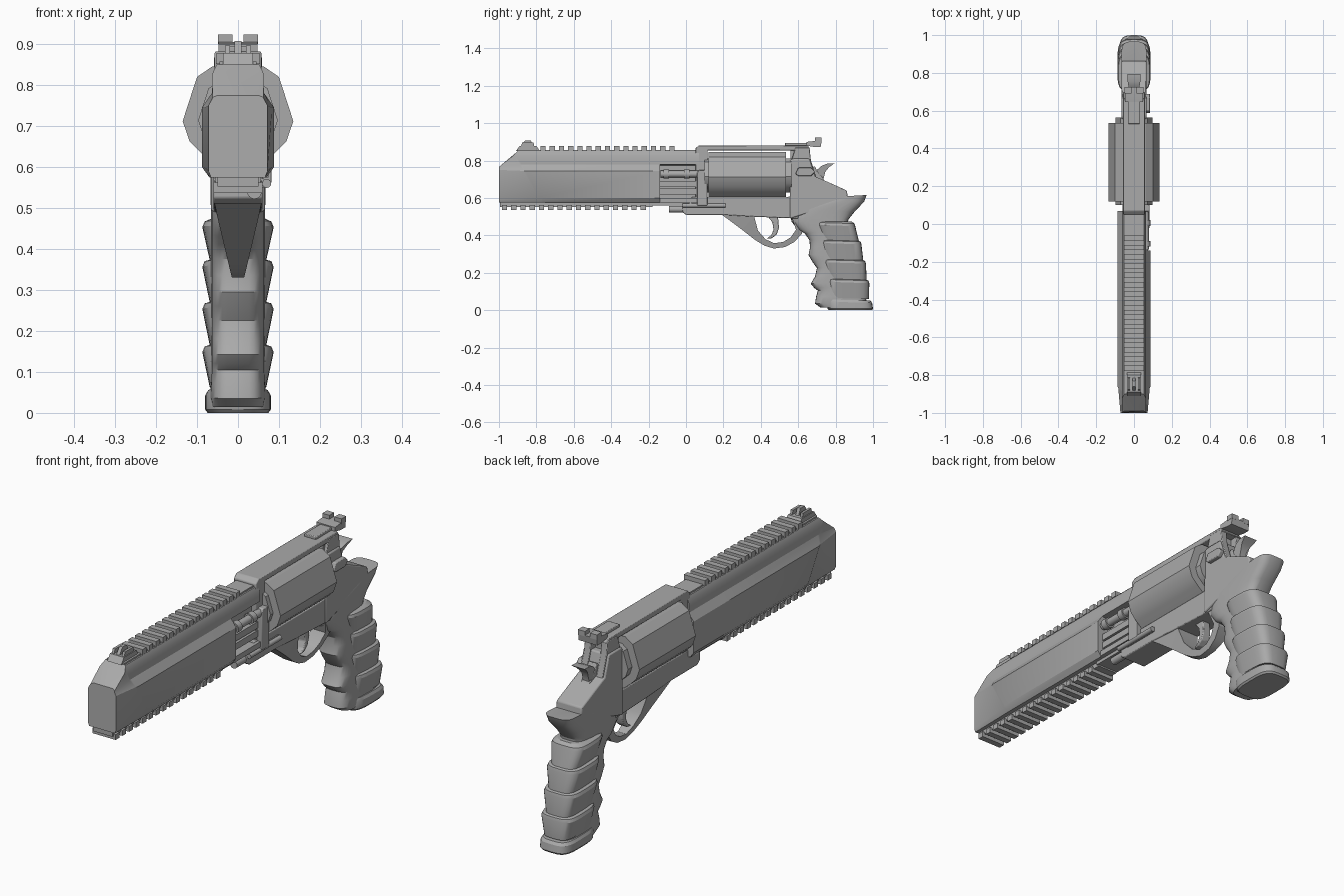
import bpy, bmesh, math

grey = bpy.data.materials.new("gunmetal_grey")
grey.diffuse_color = (0.40, 0.40, 0.40, 1)


def build(name, verts, faces, bevel=0):
    me = bpy.data.meshes.new(name)
    me.from_pydata(verts, [], faces)
    bm = bmesh.new()
    bm.from_mesh(me)
    bmesh.ops.remove_doubles(bm, verts=bm.verts, dist=1e-5)
    bmesh.ops.recalc_face_normals(bm, faces=bm.faces)
    bm.to_mesh(me)
    bm.free()
    me.materials.append(grey)
    ob = bpy.data.objects.new(name, me)
    bpy.context.collection.objects.link(ob)
    if bevel:
        m = ob.modifiers.new("bevel", 'BEVEL')
        m.width, m.segments, m.limit_method = bevel, 2, 'ANGLE'
    return ob


def loft(name, rings, bevel=0):
    n = len(rings[0])
    faces = [(r * n + i, r * n + (i + 1) % n, (r + 1) * n + (i + 1) % n, (r + 1) * n + i)
             for r in range(len(rings) - 1) for i in range(n)]
    faces += [tuple(range(n)), tuple(range((len(rings) - 1) * n, len(rings) * n))]
    return build(name, [p for r in rings for p in r], faces, bevel)


def side_prism(name, pts, w, bevel=0, x=0):
    """Extrude a (y, z) outline across x; w is a half width or a function of z."""
    f = w if callable(w) else (lambda z: w)
    return loft(name, [[(x + s * f(z), y, z) for y, z in pts] for s in (-1, 1)], bevel)


def long_prism(name, pts, y0, y1, bevel=0):
    """Extrude an (x, z) outline along y."""
    return loft(name, [[(x, y, z) for x, z in pts] for y in (y0, y1)], bevel)


def box(name, x0, x1, y0, y1, z0, z1, bevel=0):
    return long_prism(name, [(x0, z0), (x1, z0), (x1, z1), (x0, z1)], y0, y1, bevel)


def rod(name, x, z, r, y0, y1, n=16):
    return long_prism(name, [(x + r * math.cos(2 * math.pi * i / n), z + r * math.sin(2 * math.pi * i / n))
                             for i in range(n)], y0, y1)


def mirror(half):
    return half + [(-p[0],) + tuple(p[1:]) for p in reversed(half)]


# Barrel shroud: tapered nose, slanted seam, long body
nose = [(.066, -1, .575), (.072, -1, .59), (.072, -1, .75), (.064, -1, .765), (.062, -.996, .77), (.05, -.99, .775)]
shoulder = [(.07, -.77, .575), (.083, -.785, .60), (.083, -.87, .745), (.064, -.89, .78),
            (.064, -.925, .825), (.052, -.90, .85)]
seam = [(x + (.005 if 0 < i < 3 else 0), y + .012, z) for i, (x, y, z) in enumerate(shoulder)]
rear = [(x, -.14, z) for x, y, z in seam]
loft("barrel_shroud", [mirror(h) for h in (nose, shoulder, seam, rear)])

# Rear of the shroud, recessed on the right for the ejector rod
left = [(-x, z) for x, y, z in seam]
long_prism("shroud_rear", [(.035, .575), (.035, .775), (.064, .78), (.064, .825), (.052, .85)] + left[::-1],
           -.14, .07)
box("recess_floor", .03, .075, -.14, .06, .575, .60)
for z in (.635, .675):
    box("recess_rib", .03, .062, -.14, .06, z - .015, z + .015)
rod("ejector_rod", .062, .728, .018, -.135, .07)
rod("ejector_tip", .062, .728, .025, -.12, -.09)
rod("ejector_collar", .062, .728, .025, -.01, .02)

# Top rail and bottom rail with teeth
box("top_rail", -.045, .045, -.90, .06, .845, .857)
for i in range(15):
    y = -.778 + i * .0492
    box("top_rail_tooth", -.054, .054, y, y + .028, .852, .877)
box("bottom_rail", -.05, .05, -.995, -.18, .553, .58)
for i in range(16):
    y = -.985 + i * .0495
    box("bottom_rail_tooth", -.06, .06, y, y + .028, .537, .562)
box("under_lug", -.055, .055, -.19, .02, .56, .58)

# Front sight
side_prism("front_sight_base", [(-.91, .85), (-.89, .878), (-.80, .878), (-.78, .85)], .036)
side_prism("front_sight_blade", [(-.885, .875), (-.86, .908), (-.83, .908), (-.815, .875)], .008)
for s in (-1, 1):
    side_prism("front_sight_ear", [(-.885, .87), (-.875, .897), (-.815, .897), (-.81, .87)], .006, x=s * .026)

# Frame around the cylinder
side_prism("top_strap", [(.05, .60), (.05, .865), (.07, .882), (.65, .882), (.665, .86), (.60, .855),
                         (.115, .855), (.115, .60)], .057, .004)
side_prism("lower_frame", [(-.02, .525), (0, .51), (.19, .51), (.36, .50), (.60, .49), (.62, .62),
                           (.54, .605), (.03, .605), (.03, .565), (-.02, .565)], .06, .004)
side_prism("rear_frame", [(.555, .49), (.555, .80), (.57, .81), (.66, .81), (.69, .715), (.76, .685),
                          (.86, .64), (.865, .60), (.72, .54)], .066, .006)
for s in (-1, 1):
    side_prism("rear_post", [(.56, .79), (.585, .87), (.66, .87), (.668, .80), (.70, .70), (.60, .70)],
               .016, .003, s * .042)
box("post_bridge", -.045, .045, .56, .63, .78, .87)

# Yoke and locking pin on the right side
side_prism("yoke", [(.058, .56), (.058, .735), (.07, .75), (.115, .75), (.115, .56)], .042, .004, .04)
box("yoke_foot", -.06, .064, .03, .21, .55, .572)
rod("locking_pin", .07, .56, .011, -.02, .21)
rod("pin_head", .04, .54, .018, -.09, .0)

# Faceted cylinder and its ratchet
half = [(.045, .596), (.088, .632), (.118, .662), (.135, .712), (.10, .82), (.062, .846)]
long_prism("cylinder", mirror(half), .12, .535)
long_prism("cylinder_ratchet", [(x * .72, .72 + (z - .72) * .72) for x, z in mirror(half)], .10, .565)

# Thumb latch
side_prism("thumb_latch", [(.585, .73), (.60, .762), (.67, .762), (.69, .74), (.67, .718), (.60, .718)],
           .012, .004, .073)

# Rear sight
box("rear_sight_base", -.03, .03, .53, .70, .88, .895, .003)
side_prism("rear_sight_body", [(.645, .88), (.645, .90), (.69, .905), (.725, .905), (.72, .872), (.69, .872)], .048)
for s in (-1, 1):
    x = s * .031
    box("rear_sight_ear", x - .018, x + .018, .69, .725, .90, .923)

# Hammer
side_prism("hammer", [(.66, .66), (.665, .76), (.69, .77), (.70, .745), (.73, .71), (.76, .66)], .022, .004)
side_prism("hammer_spur", [(.69, .72), (.70, .75), (.725, .772), (.755, .784), (.795, .786), (.765, .765),
                           (.745, .74), (.735, .70), (.735, .66), (.70, .66)],
           lambda z: .016 + max(0, z - .74) * .4)


# Trigger guard narrows toward its lowest point
def taper(z):
    return .015 + .043 * max(0, min(1, (z - .33) / .18))


outer = [(.30, .43), (.37, .375), (.42, .345), (.47, .33), (.53, .338), (.58, .365), (.62, .41), (.63, .48)]
inner = [(.365, .50), (.385, .425), (.425, .38), (.47, .358), (.52, .365), (.56, .39), (.588, .43), (.565, .50)]
loft("trigger_guard", [[(-taper(a[1]), *a), (taper(a[1]), *a), (taper(b[1]), *b), (-taper(b[1]), *b)]
                       for a, b in zip(outer, inner)])
side_prism("guard_web", [(.185, .515), (.24, .475), (.30, .43), (.365, .50), (.365, .52)], taper)
side_prism("trigger", [(.43, .51), (.462, .47), (.468, .43), (.455, .40), (.43, .382), (.46, .385), (.485, .405),
                       (.497, .44), (.495, .47), (.49, .51)], .02, .004)


# Grip sections run front (yf, zf) to back (yb, zb) with half width w
def section(yf, zf, yb, zb, w, n=32, e=.55):
    ring = []
    for i in range(n):
        c, s = math.cos(2 * math.pi * i / n), math.sin(2 * math.pi * i / n)
        t = .5 + .5 * math.copysign(abs(c) ** e, c)
        ring.append((w * math.copysign(abs(s) ** e, s), yf + (yb - yf) * t, zf + (zb - zf) * t))
    return ring


core = [(.81, .607, .966, .616, .066), (.70, .58, .952, .58, .067), (.56, .543, .90, .525, .067),
        (.563, .475, .868, .485, .066), (.60, .43, .865, .46, .066), (.635, .41, .88, .44, .066),
        (.66, .375, .90, .40, .066), (.663, .335, .91, .36, .066), (.655, .295, .92, .32, .066),
        (.675, .26, .93, .28, .066), (.70, .225, .935, .24, .066), (.69, .18, .945, .20, .066),
        (.667, .142, .95, .16, .066), (.685, .12, .955, .13, .066), (.705, .105, .955, .11, .066),
        (.695, .07, .96, .08, .067), (.69, .035, .965, .05, .068), (.72, .014, .97, .02, .064)]
loft("grip_core", [section(*c) for c in core])

# Stepped grip panels: each tier is wide at its top and narrows downward
tops = [(.70, .465, .905), (.722, .368, .938), (.734, .265, .962), (.757, .160, .980), (.765, .058, .993)]
rings = [section(.71, .475, .885, .475, .064)]
for (yf, z, yb), (yf2, z2, yb2) in zip(tops, tops[1:]):
    rings += [section(yf, z + .004, yb - .004, z - .002, .082), section(yf, z - .008, yb, z - .016, .087),
              section(yf2, z2 + .008, yb2 - .014, z2 + .002, .069)]
loft("grip_panels", rings)
loft("grip_base", [section(.75, .058, .985, .052, .073), section(.75, .045, .995, .04, .08),
                   section(.757, .008, 1.0, .008, .08), section(.765, 0, .994, 0, .074)])

# Smooth the curved parts, keep hard edges crisp
bpy.ops.object.select_all(action='SELECT')
bpy.context.view_layer.objects.active = bpy.data.objects["grip_core"]
bpy.ops.object.shade_smooth_by_angle(angle=math.radians(28))
